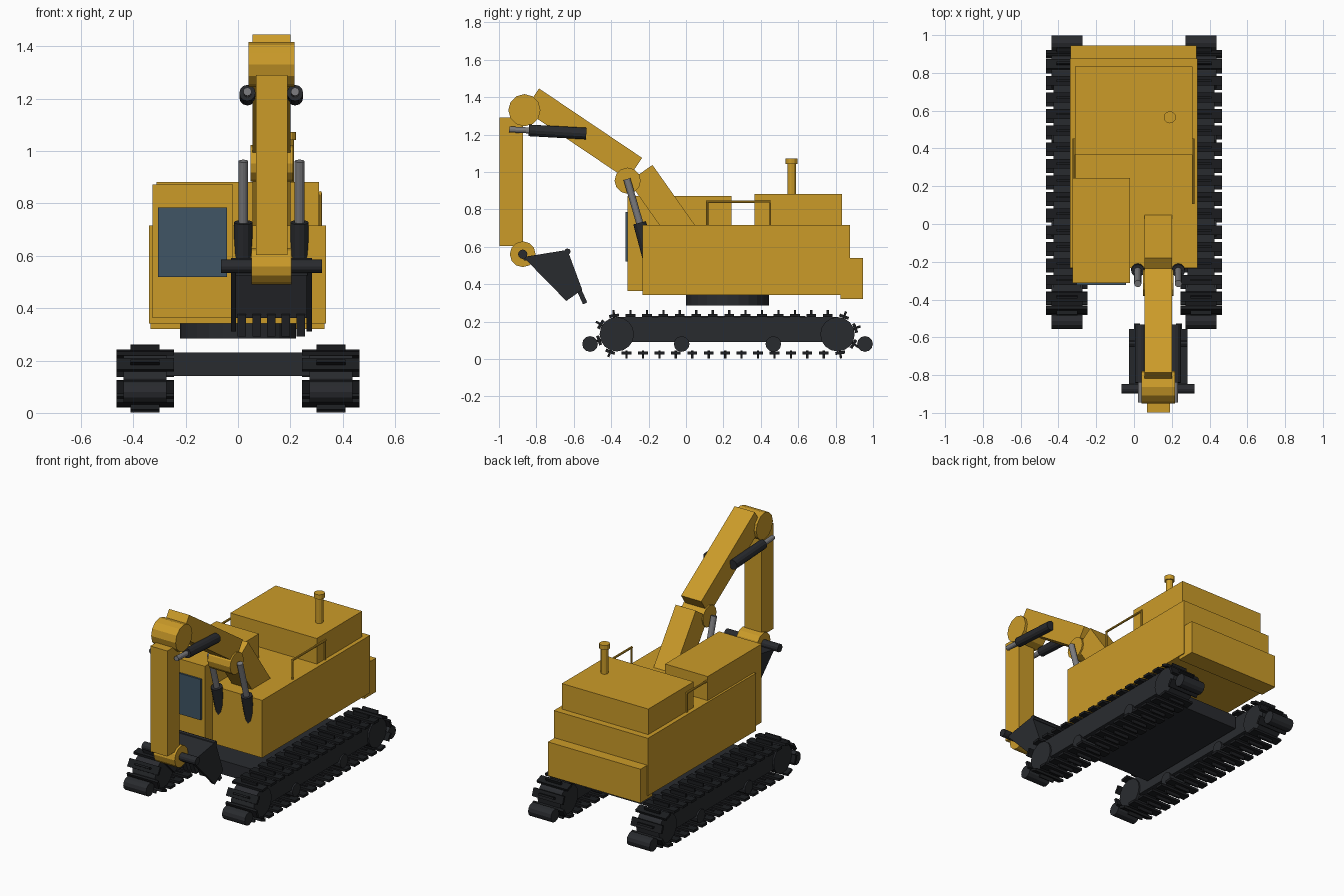
import bpy, math
from mathutils import Vector, Matrix

if "Cube" in bpy.data.objects:
    bpy.data.objects.remove(bpy.data.objects["Cube"])


def mat(name, col):
    m = bpy.data.materials.new(name)
    m.diffuse_color = (*col, 1)
    m.use_nodes = True
    m.node_tree.nodes["Principled BSDF"].inputs["Base Color"].default_value = m.diffuse_color
    return m


YELLOW = mat("yellow_paint", (0.6, 0.33, 0.022))
DARK = mat("dark_steel", (0.022, 0.024, 0.028))
RUBBER = mat("track_black", (0.011, 0.012, 0.014))
GLASS = mat("glass", (0.05, 0.09, 0.13))
ROD = mat("rod_steel", (0.2, 0.2, 0.21))


def mesh(name, verts, faces, m):
    me = bpy.data.meshes.new(name)
    me.from_pydata(verts, [], faces)
    me.materials.append(m)
    ob = bpy.data.objects.new(name, me)
    bpy.context.collection.objects.link(ob)
    return ob


BOX_FACES = [(0, 1, 3, 2), (4, 6, 7, 5), (0, 4, 5, 1), (2, 3, 7, 6), (0, 2, 6, 4), (1, 5, 7, 3)]


def box(name, x, y, z, m):
    return mesh(name, [(a, b, c) for a in x for b in y for c in z], BOX_FACES, m)


def prism(name, pts, x0, x1, m):
    """Side profile of (y, z) points extruded along x."""
    n = len(pts)
    verts = [(x, y, z) for x in (x0, x1) for y, z in pts]
    faces = [tuple(range(n))[::-1], tuple(range(n, 2 * n))]
    faces += [(i, (i + 1) % n, n + (i + 1) % n, n + i) for i in range(n)]
    return mesh(name, verts, faces, m)


def cyl(name, a, b, r, m, n=12):
    a, b = Vector(a), Vector(b)
    q = (b - a).to_track_quat('Z', 'Y')
    ring = [q @ Vector((r * math.cos(t), r * math.sin(t), 0))
            for t in (2 * math.pi * i / n for i in range(n))]
    verts = [a + v for v in ring] + [b + v for v in ring]
    faces = [tuple(range(n))[::-1], tuple(range(n, 2 * n))]
    faces += [(i, (i + 1) % n, n + (i + 1) % n, n + i) for i in range(n)]
    return mesh(name, verts, faces, m)


def pin(name, y, z, r, x0, x1, m, n=12):
    return cyl(name, (x0, y, z), (x1, y, z), r, m, n)


def beam(name, a, b, width, x0, x1, m):
    """Box beam whose lower edge runs a to b, thickness to the left of that direction."""
    a, b = Vector(a), Vector(b)
    d = (b - a).normalized()
    n = Vector((-d.y, d.x)) * width
    return prism(name, [a, b, b + n, a + n], x0, x1, m)


# Crawler tracks
Y0, Y1, ZC, R = -0.37, 0.81, 0.132, 0.10
STRAIGHT = Y1 - Y0
ARC = math.pi * R
TOTAL = 2 * (STRAIGHT + ARC)
PADS = 34


def track_point(s):
    """Position and rotation angle of a pad along the loop, starting bottom front."""
    s %= TOTAL
    if s < STRAIGHT:
        return Y0 + s, ZC - R, 0
    s -= STRAIGHT
    if s < ARC:
        t = s / R
        return Y1 + R * math.sin(t), ZC - R * math.cos(t), t
    s -= ARC
    if s < STRAIGHT:
        return Y1 - s, ZC + R, math.pi
    t = (s - STRAIGHT) / R
    return Y0 - R * math.sin(t), ZC + R * math.cos(t), math.pi + t


for side, sx in (("left", -0.355), ("right", 0.355)):
    xa, xb = sx - 0.082, sx + 0.082
    box(side + "_track_frame", (xa + .01, xb - .01), (Y0, Y1), (0.09, 0.225), DARK)
    for end, y in (("front", Y0), ("rear", Y1)):
        pin(f"{side}_{end}_track_wheel", y, ZC, 0.092, xa, xb, DARK, 16)
    for i in range(4):
        pin(f"{side}_roller_{i}", -0.513 + 0.49 * i, 0.08, 0.042, xa, xb, DARK, 12)
    verts, faces = [], []
    for i in range(PADS):
        y, z, t = track_point(0.052 + i * TOTAL / PADS)
        M = Matrix.Translation((sx, y, z)) @ Matrix.Rotation(t, 4, 'X')
        # pad plate and raised grouser bar
        for hx, hy, za, zb in ((0.11, 0.026, -0.008, 0.008), (0.055, 0.006, -0.03, 0.012)):
            k = len(verts)
            verts += [M @ Vector((a, b, c)) for a in (-hx, hx) for b in (-hy, hy) for c in (za, zb)]
            faces += [tuple(k + v for v in f) for f in BOX_FACES]
    mesh(side + "_track_pads", verts, faces, RUBBER)

# Undercarriage
box("cross_frame", (-0.275, 0.275), (-0.2, 0.64), (0.14, 0.23), DARK)
cyl("turntable", (0, 0.222, 0.285), (0, 0.222, 0.35), 0.222, DARK, 24)

# Upper body
box("body", (-0.34, 0.337), (-0.233, 0.877), (0.342, 0.716), YELLOW)
box("counterweight", (-0.335, 0.331), (0.825, 0.946), (0.32, 0.54), YELLOW)
box("engine_hood", (-0.312, 0.31), (0.367, 0.833), (0.70, 0.882), YELLOW)
box("cab", (-0.326, -0.02), (-0.312, 0.243), (0.362, 0.872), YELLOW)
box("cab_window", (-0.305, -0.042), (-0.324, -0.30), (0.52, 0.785), GLASS)
cyl("exhaust_pipe", (0.19, 0.565, 0.87), (0.19, 0.565, 1.05), 0.023, YELLOW, 12)
cyl("exhaust_cap", (0.19, 0.565, 1.043), (0.19, 0.565, 1.073), 0.032, YELLOW, 12)
for side, x in (("left", -0.318), ("right", 0.314)):
    cyl(side + "_rail_bar", (x, 0.107, 0.84), (x, 0.452, 0.84), 0.007, YELLOW, 8)
    for i, y in enumerate((0.113, 0.446)):
        cyl(f"{side}_rail_post_{i}", (x, y, 0.70), (x, y, 0.84), 0.006, YELLOW, 8)

# Boom, arm and their joints
BX0, BX1 = 0.055, 0.2
ELBOW, TOP, WRIST = (-0.312, 0.953), (-0.864, 1.33), (-0.873, 0.56)
beam("lower_boom", (-0.02, 0.543), (-0.306, 0.948), -0.155, BX0, BX1, YELLOW)
beam("upper_boom", TOP, (-0.313, 0.959), 0.14, BX0, BX1, YELLOW)
box("arm", (0.068, 0.19), (-0.998, -0.871), (0.604, 1.29), YELLOW)
pin("boom_elbow", *ELBOW, 0.07, 0.048, 0.21, YELLOW, 12)
pin("boom_tip_joint", *TOP, 0.086, 0.04, 0.216, YELLOW, 12)
pin("arm_end_joint", *WRIST, 0.069, 0.052, 0.204, YELLOW, 12)

# Hydraulic cylinders
for side, x in (("left", 0.02), ("right", 0.235)):
    cyl(side + "_boom_rod", (x, -0.316, 0.962), (x, -0.24, 0.70), 0.019, ROD)
    cyl(side + "_boom_cylinder", (x, -0.248, 0.728), (x, -0.178, 0.467), 0.035, DARK)
for side, x in (("left", 0.036), ("right", 0.218)):
    cyl(side + "_arm_rod", (x, -0.945, 1.227), (x, -0.80, 1.22), 0.016, ROD)
    cyl(side + "_arm_cylinder", (x, -0.84, 1.222), (x, -0.533, 1.205), 0.031, DARK)

# Bucket: side plates, shell plates open at the lower front, lip teeth
pin("bucket_pin", *WRIST, 0.025, -0.065, 0.32, DARK, 12)
A, B, C, D = (-0.87, 0.545), (-0.634, 0.583), (-0.555, 0.37), (-0.64, 0.31)
for side, x in (("left", -0.027), ("right", 0.262)):
    prism(side + "_bucket_side", [A, D, C, B], x, x + 0.02, DARK)
beam("bucket_top_plate", A, B, -0.02, -0.01, 0.265, DARK)
beam("bucket_back_plate", B, C, -0.02, -0.01, 0.265, DARK)
pin("bucket_edge_bar", -0.634, 0.574, 0.017, -0.027, 0.282, DARK, 8)
for i in range(5):
    x = 0.127 + (i - 2) * 0.056
    beam(f"bucket_tooth_{i}", (-0.565, 0.385), (-0.528, 0.302), -0.025, x - 0.016, x + 0.016, DARK)
